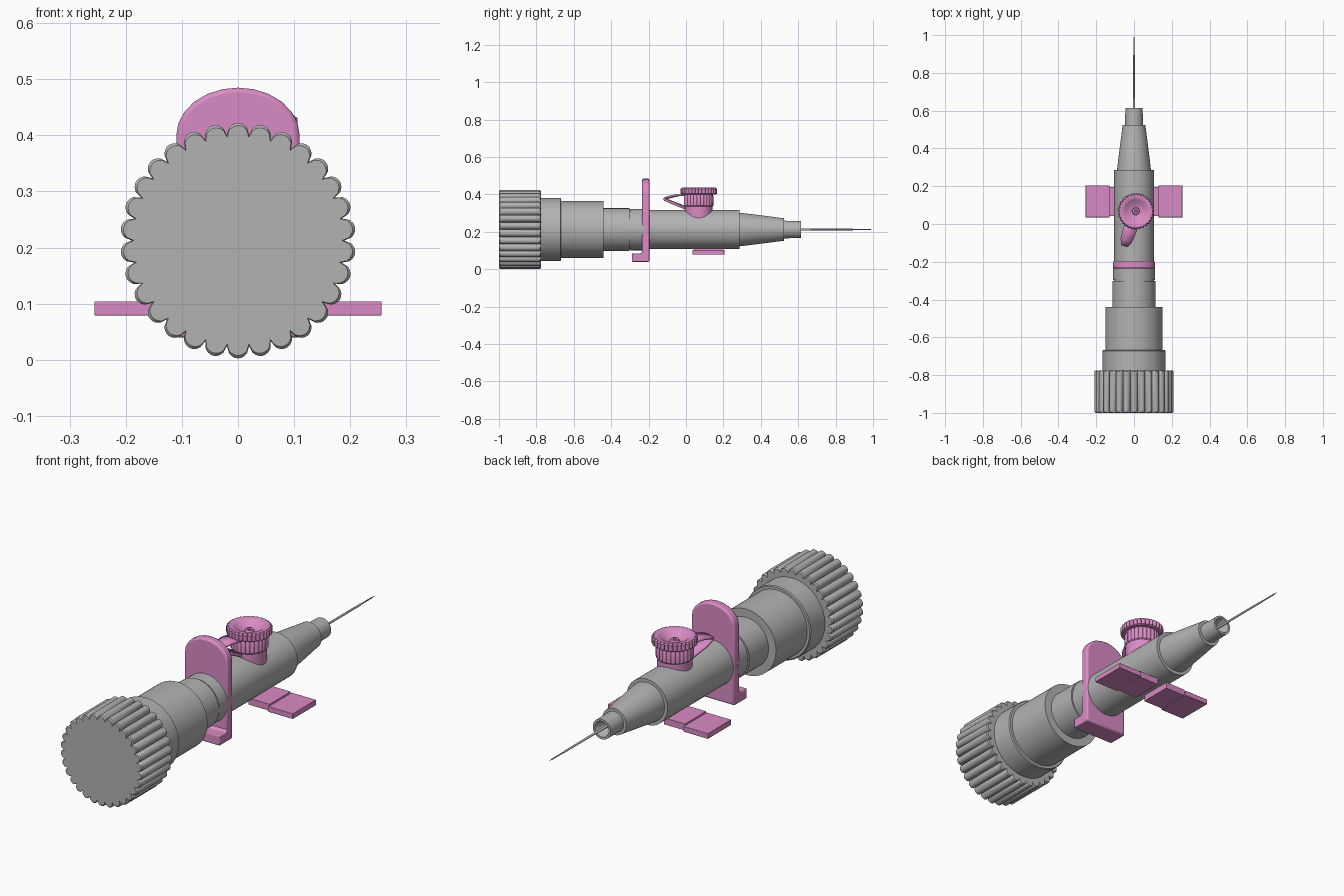
import bpy, bmesh, math

if "Cube" in bpy.data.objects:
    bpy.data.objects.remove(bpy.data.objects["Cube"])

CZ = 0.2125  # height of the long axis


def material(name, rgb):
    m = bpy.data.materials.new(name)
    m.diffuse_color = (*rgb, 1)
    m.use_nodes = True
    m.node_tree.nodes["Principled BSDF"].inputs["Base Color"].default_value = m.diffuse_color
    return m


GREY = material("grey plastic", (0.45, 0.45, 0.45))
PINK = material("pink plastic", (0.70, 0.26, 0.56))


def finish(name, bm, mat, loc=(0, 0, 0), bevel=0):
    bmesh.ops.remove_doubles(bm, verts=bm.verts, dist=1e-5)
    bmesh.ops.recalc_face_normals(bm, faces=bm.faces)
    me = bpy.data.meshes.new(name)
    bm.to_mesh(me)
    bm.free()
    me.materials.append(mat)
    me.shade_smooth()
    me.set_sharp_from_angle(angle=math.radians(32))
    ob = bpy.data.objects.new(name, me)
    ob.location = loc
    bpy.context.collection.objects.link(ob)
    if bevel:
        b = ob.modifiers.new("soft edges", 'BEVEL')
        b.width, b.segments = bevel, 2
    return ob


def revolve(name, prof, mat, axis='Y', loc=(0, 0, CZ), lobes=0, seg=64):
    """Lathe (radius, height, groove depth) points; grooves make lobed grips."""
    bm = bmesh.new()
    n = lobes * 8 if lobes else seg
    rings = []
    for p in prof:
        r, h = p[:2]
        amp = p[2] if len(p) > 2 else 0
        ring = []
        for i in range(n):
            a = 2 * math.pi * i / n
            q = r - amp * (1 - math.sqrt(abs(math.cos(lobes * a / 2)))) if amp else r
            u, v = q * math.sin(a), q * math.cos(a)
            ring.append(bm.verts.new((u, h, v) if axis == 'Y' else (u, v, h)))
        rings.append(ring)
    for A, B in zip(rings, rings[1:]):
        for i in range(n):
            j = (i + 1) % n
            bm.faces.new((A[i], A[j], B[j], B[i]))
    return finish(name, bm, mat, loc)


def prism(name, outline, axis, lo, hi, mat, bevel=0):
    """Extrude an outline: 'Y' takes (x, z), 'X' takes (y, z), 'Z' takes (x, y)."""
    place = {'Y': lambda p, t: (p[0], t, p[1]),
             'X': lambda p, t: (t, p[0], p[1]),
             'Z': lambda p, t: (p[0], p[1], t)}[axis]
    bm = bmesh.new()
    A = [bm.verts.new(place(p, lo)) for p in outline]
    B = [bm.verts.new(place(p, hi)) for p in outline]
    bm.faces.new(A)
    bm.faces.new(B[::-1])
    for i in range(len(A)):
        j = (i + 1) % len(A)
        bm.faces.new((A[i], A[j], B[j], B[i]))
    return finish(name, bm, mat, bevel=bevel)


# Rear lobed grip cap
revolve("grip_cap", [(0, -1), (0.205, -1, 0.02), (0.21, -0.995, 0.021),
                     (0.21, -0.78, 0.021), (0.205, -0.775, 0.02), (0, -0.775)],
        GREY, lobes=30)

# Stepped rear chamber
revolve("rear_chamber", [(0, -0.78), (0.168, -0.78), (0.168, -0.672), (0.164, -0.668),
                         (0.152, -0.668), (0.152, -0.44), (0.114, -0.44),
                         (0.114, -0.302), (0.107, -0.302), (0.107, -0.296),
                         (0.111, -0.296), (0.111, -0.22), (0, -0.22)], GREY)

# Main barrel
revolve("barrel", [(0, -0.22), (0.105, -0.22), (0.105, 0.285), (0, 0.285)], GREY)

# Tapered nose with a hollow tip
revolve("nose", [(0, 0.27), (0.09, 0.27), (0.09, 0.285), (0.081, 0.36), (0.071, 0.44),
                 (0.063, 0.5), (0.061, 0.523), (0.047, 0.523), (0.046, 0.615),
                 (0.036, 0.615), (0.012, 0.55), (0, 0.55)], GREY)

# Needle and its sleeve
revolve("needle", [(0, 0.54), (0.007, 0.54), (0.006, 0.66), (0.005, 0.67), (0.0045, 0.89),
                   (0.003, 0.9), (0.003, 0.975), (0, 1.0)], GREY, seg=16)

# Upright finger plate with a rounded top
arc = [(0.11 * math.cos(math.pi * i / 12), 0.4 + 0.085 * math.sin(math.pi * i / 12))
       for i in range(13)]
prism("finger_plate", [(-0.11, 0.04), (0.11, 0.04)] + arc, 'Y', -0.235, -0.195, PINK, 0.008)
prism("plate_foot", [(-0.29, 0.04), (-0.198, 0.04), (-0.198, 0.095), (-0.235, 0.095),
                     (-0.245, 0.085), (-0.29, 0.085)], 'X', -0.109, 0.109, PINK, 0.004)

# Side wings: wide blade with a narrower root under the barrel
for s, side in ((1, "right"), (-1, "left")):
    prism("wing_" + side, [(s * 0.13, 0.035), (s * 0.256, 0.035),
                           (s * 0.256, 0.205), (s * 0.13, 0.205)],
          'Z', 0.079, 0.104, PINK, 0.002)
    prism("wing_root_" + side, [(s * 0.025, 0.042), (s * 0.132, 0.042),
                                (s * 0.132, 0.196), (s * 0.025, 0.196)],
          'Z', 0.082, 0.112, PINK)

# Injection port: stem, ribbed collar and dished lobed cap
PORT = (0.01, 0.068, 0)
revolve("port_stem", [(0, 0.27), (0.075, 0.27), (0.075, 0.335), (0.08, 0.34, 0.006),
                      (0.08, 0.39, 0.006), (0.072, 0.405), (0, 0.405)],
        PINK, 'Z', PORT, lobes=24)
revolve("port_cap", [(0, 0.4), (0.092, 0.4, 0.007), (0.097, 0.404, 0.01),
                     (0.097, 0.43, 0.01), (0.09, 0.436, 0.006), (0.07, 0.436),
                     (0.06, 0.43), (0.035, 0.413), (0.02, 0.41), (0.017, 0.419),
                     (0.008, 0.419), (0.006, 0.41), (0, 0.41)],
        PINK, 'Z', PORT, lobes=30)

# Folded hinge strap joining cap and stem
strap = [(0.06, 0.398, 0.038), (0.12, 0.396, 0.036), (0.165, 0.386, 0.031),
         (0.185, 0.38, 0.022), (0.19, 0.376, 0.016), (0.185, 0.371, 0.022),
         (0.15, 0.357, 0.031), (0.065, 0.325, 0.036)]
bm = bmesh.new()
rows = [[bm.verts.new((sx * w, -d, z)) for sx in (-1, 1)] for d, z, w in strap]
for a, b in zip(rows, rows[1:]):
    bm.faces.new((a[0], a[1], b[1], b[0]))
ob = finish("hinge_strap", bm, PINK, PORT)
ob.rotation_euler.z = math.radians(-18)
sol = ob.modifiers.new("thickness", 'SOLIDIFY')
sol.thickness, sol.offset = 0.01, 0
